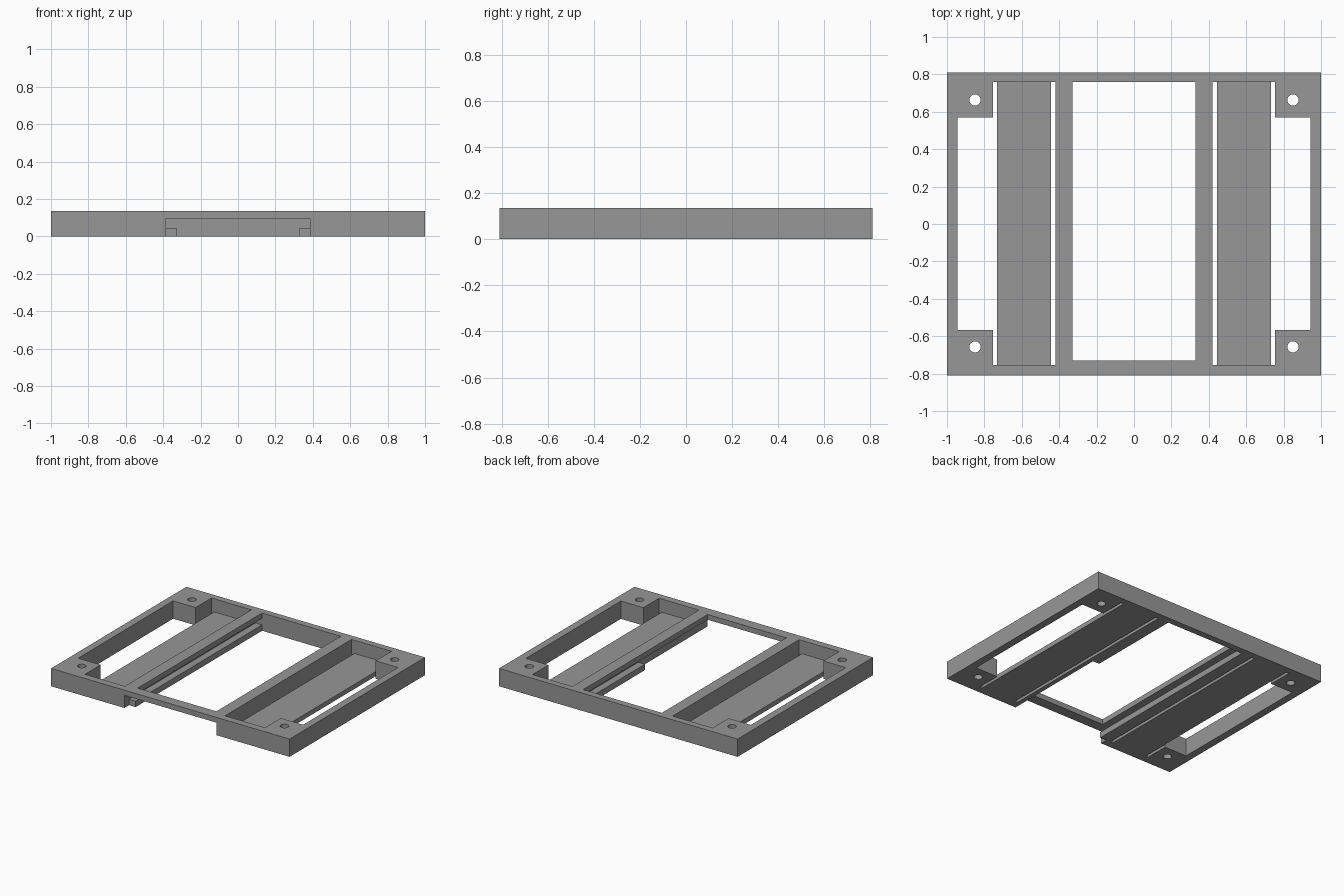
import bpy

if "Cube" in bpy.data.objects:
    bpy.data.objects.remove(bpy.data.objects["Cube"])

H = 0.135          # frame height
Z0, Z1 = -0.1, 0.3  # through-cut limits
FRONT, BACK = -0.755, 0.76

grey = bpy.data.materials.new("mid grey")
grey.diffuse_color = (0.31, 0.31, 0.31, 1)
grey.use_nodes = True
grey.node_tree.nodes["Principled BSDF"].inputs["Base Color"].default_value = grey.diffuse_color


def box(name, x, y, z):
    """Axis-aligned box from (min, max) ranges."""
    bpy.ops.mesh.primitive_cube_add(size=1, location=[(a + b) / 2 for a, b in (x, y, z)])
    ob = bpy.context.object
    ob.name = name
    ob.scale = [b - a for a, b in (x, y, z)]
    bpy.ops.object.transform_apply(location=True, rotation=False, scale=True)
    return ob


def cut(target, cutter):
    """Subtract the cutter from the target and discard it."""
    bpy.context.view_layer.objects.active = target
    mod = target.modifiers.new("cut", 'BOOLEAN')
    mod.operation = 'DIFFERENCE'
    mod.solver = 'EXACT'
    mod.object = cutter
    bpy.ops.object.modifier_apply(modifier=mod.name)
    bpy.data.objects.remove(cutter)


# Solid slab that becomes the tray frame
frame = box("tray_frame", (-1, 1), (-0.81, 0.81), (0, H))
frame.data.materials.append(grey)

# Central opening
cut(frame, box("opening", (-0.33, 0.33), (-0.73, BACK), (Z0, Z1)))
# Front entry notch and its passage under the front bridge
cut(frame, box("notch", (-0.385, 0.385), (-0.9, FRONT), (Z0, 0.095)))
cut(frame, box("passage", (-0.33, 0.33), (-0.9, -0.7), (Z0, 0.095)))
# Sliding groove in both rails
cut(frame, box("groove", (-0.385, 0.385), (-0.9, BACK), (0.045, 0.095)))
# Right rail has its lower lip removed along the front half
cut(frame, box("lip_gap", (0.2, 0.385), (-0.9, 0.02), (Z0, 0.095)))

for s in (-1, 1):
    def span(a, b):
        return tuple(sorted((s * a, s * b)))
    # Side bay above the floor plate
    cut(frame, box("bay", span(0.42, 0.755), (FRONT, BACK), (0.035, Z1)))
    # Slits on both sides of the floor plate
    cut(frame, box("slit_inner", span(0.42, 0.443), (FRONT, BACK), (Z0, Z1)))
    cut(frame, box("slit_outer", span(0.732, 0.755), (FRONT, BACK), (Z0, Z1)))
    # Side window between the corner blocks
    cut(frame, box("window", span(0.74, 0.943), (-0.567, 0.57), (Z0, Z1)))
    # Screw holes in the corner blocks
    for y in (-0.657, 0.663):
        bpy.ops.mesh.primitive_cylinder_add(vertices=32, radius=0.03, depth=0.5,
                                            location=(s * 0.85, y, 0.07))
        cut(frame, bpy.context.object)

# Flat faces with smooth hole walls
bpy.ops.object.select_all(action='DESELECT')
frame.select_set(True)
bpy.context.view_layer.objects.active = frame
bpy.ops.object.shade_smooth_by_angle()
